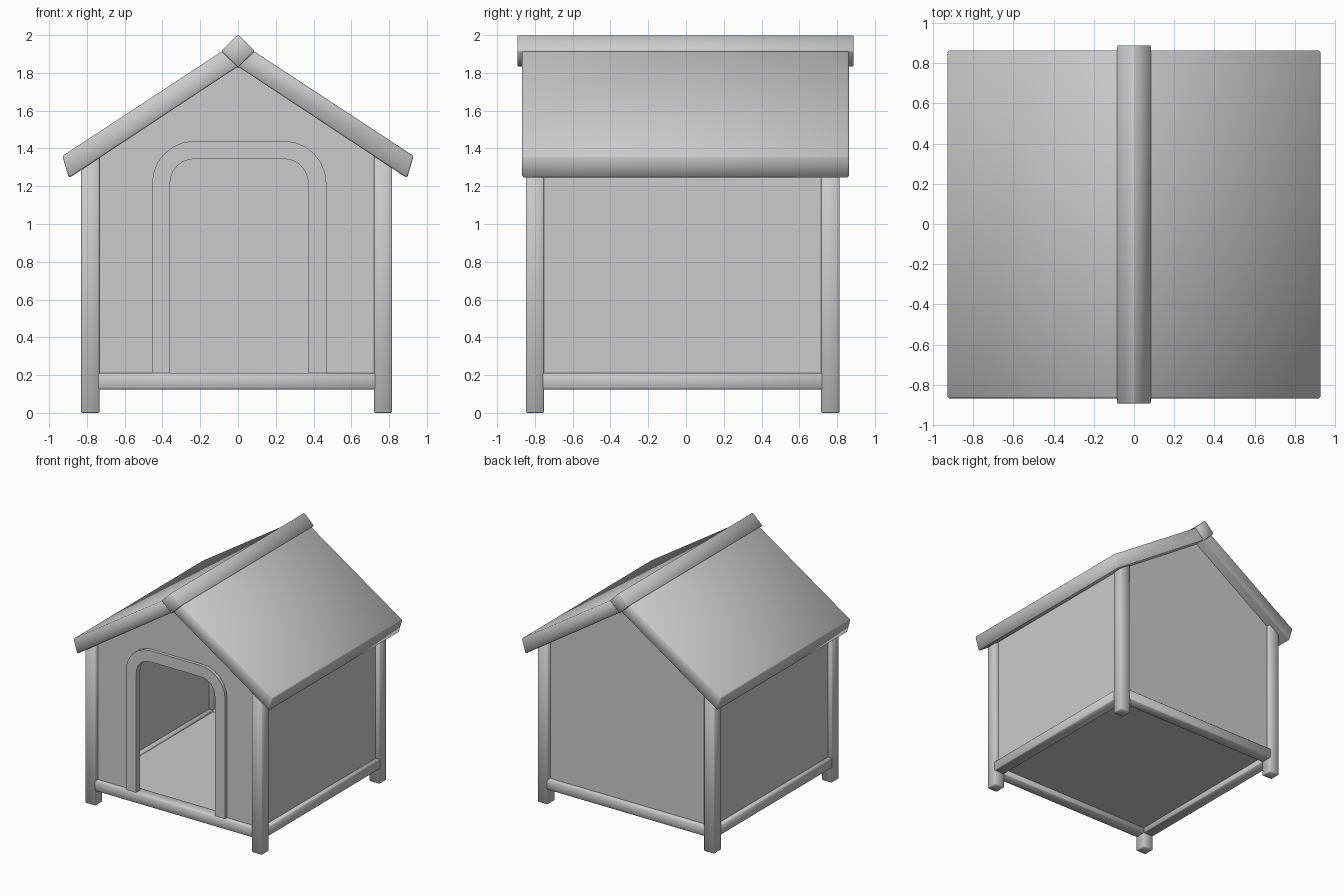
import bpy, bmesh
from math import radians, sin, cos, pi

if "Cube" in bpy.data.objects:
    bpy.data.objects.remove(bpy.data.objects["Cube"])

CX, CY = -0.007, -0.018          # centre of the timber frame
HX, HY = 0.823, 0.830            # frame half sizes
T = 0.096                        # timber thickness


def finish(name, bm, bevel):
    bmesh.ops.recalc_face_normals(bm, faces=bm.faces)
    me = bpy.data.meshes.new(name)
    bm.to_mesh(me)
    bm.free()
    ob = bpy.data.objects.new(name, me)
    bpy.context.collection.objects.link(ob)
    if bevel:
        m = ob.modifiers.new("bevel", 'BEVEL')
        m.width, m.segments = bevel, 1
        m.limit_method = 'ANGLE'
        bpy.ops.object.select_all(action='DESELECT')
        ob.select_set(True)
        bpy.context.view_layer.objects.active = ob
        bpy.ops.object.modifier_apply(modifier="bevel")
        bpy.ops.object.shade_smooth_by_angle(angle=radians(60))
    return ob


def prism(name, profile, y0, y1, bevel=0.0):
    """Extrude an x-z outline from y0 to y1."""
    bm = bmesh.new()
    face = bm.faces.new([bm.verts.new((x, y0, z)) for x, z in profile])
    ext = bmesh.ops.extrude_face_region(bm, geom=[face])
    verts = [v for v in ext['geom'] if isinstance(v, bmesh.types.BMVert)]
    bmesh.ops.translate(bm, verts=verts, vec=(0, y1 - y0, 0))
    return finish(name, bm, bevel)


def box(name, x, y, z, bevel=0.0):
    return prism(name, [(x[0], z[0]), (x[1], z[0]), (x[1], z[1]), (x[0], z[1])],
                 y[0], y[1], bevel)


def arch(x0, x1, z0, z1, r, n=6):
    """Door outline from bottom left, over the top, to bottom right."""
    pts = [(x0, z0)]
    for cx, start in ((x0 + r, pi), (x1 - r, pi / 2)):
        for i in range(n + 1):
            a = start - i * pi / 2 / n
            pts.append((cx + r * cos(a), z1 - r + r * sin(a)))
    return pts + [(x1, z0)]


# Corner posts and bottom rails
for side, sx in (("left", -1), ("right", 1)):
    xs = sorted((CX + sx * HX, CX + sx * (HX - T)))
    for end, sy in (("front", -1), ("back", 1)):
        ys = sorted((CY + sy * HY, CY + sy * (HY - T)))
        box(f"{end}_{side}_post", xs, ys, (0, 1.375), 0.006)
    box(f"{side}_rail", xs, (CY - HY + T - 0.01, CY + HY - T + 0.01), (0.125, 0.21), 0.006)
    # Side wall panel set back in the frame
    px = sorted((CX + sx * (HX - 0.035), CX + sx * (HX - 0.06)))
    box(f"{side}_wall", px, (CY - HY + 0.08, CY + HY - 0.08), (0.2, 1.36))

for end, sy in (("front", -1), ("back", 1)):
    ys = sorted((CY + sy * HY, CY + sy * (HY - T)))
    box(f"{end}_rail", (CX - HX + T - 0.01, CX + HX - T + 0.01), ys, (0.125, 0.21), 0.006)

# Floor board
box("floor", (CX - HX + T - 0.01, CX + HX - T + 0.01),
    (CY - HY + T - 0.01, CY + HY - T + 0.01), (0.17, 0.195))

# Gable walls, the front one with a doorway
gable = [(0.74, 0.2), (0.74, 1.375), (0, 1.86), (-0.755, 1.375), (-0.755, 0.2)]
door = arch(-0.36, 0.372, 0.2, 1.345, 0.13)
yf, yb = CY - HY, CY + HY
prism("back_wall", gable, yb - 0.06, yb - 0.035)
prism("front_wall", gable + door, yf + 0.035, yf + 0.06)

# Door trim
outer = arch(-0.455, 0.468, 0.205, 1.44, 0.225)
inner = arch(-0.36, 0.372, 0.205, 1.345, 0.13)
prism("door_trim", outer + inner[::-1], yf + 0.008, yf + 0.036)

# Pitched roof and ridge beam
half = [(-0.93, 1.36), (-0.895, 1.243)]
roof = [(0, 1.97)] + half + [(0, 1.834)] + [(-x, z) for x, z in half[::-1]]
prism("roof", roof, -0.867, 0.863, 0.008)
prism("ridge_beam", [(0, 2.003), (-0.089, 1.917), (0, 1.829), (0.089, 1.917)],
      -0.893, 0.888, 0.006)
